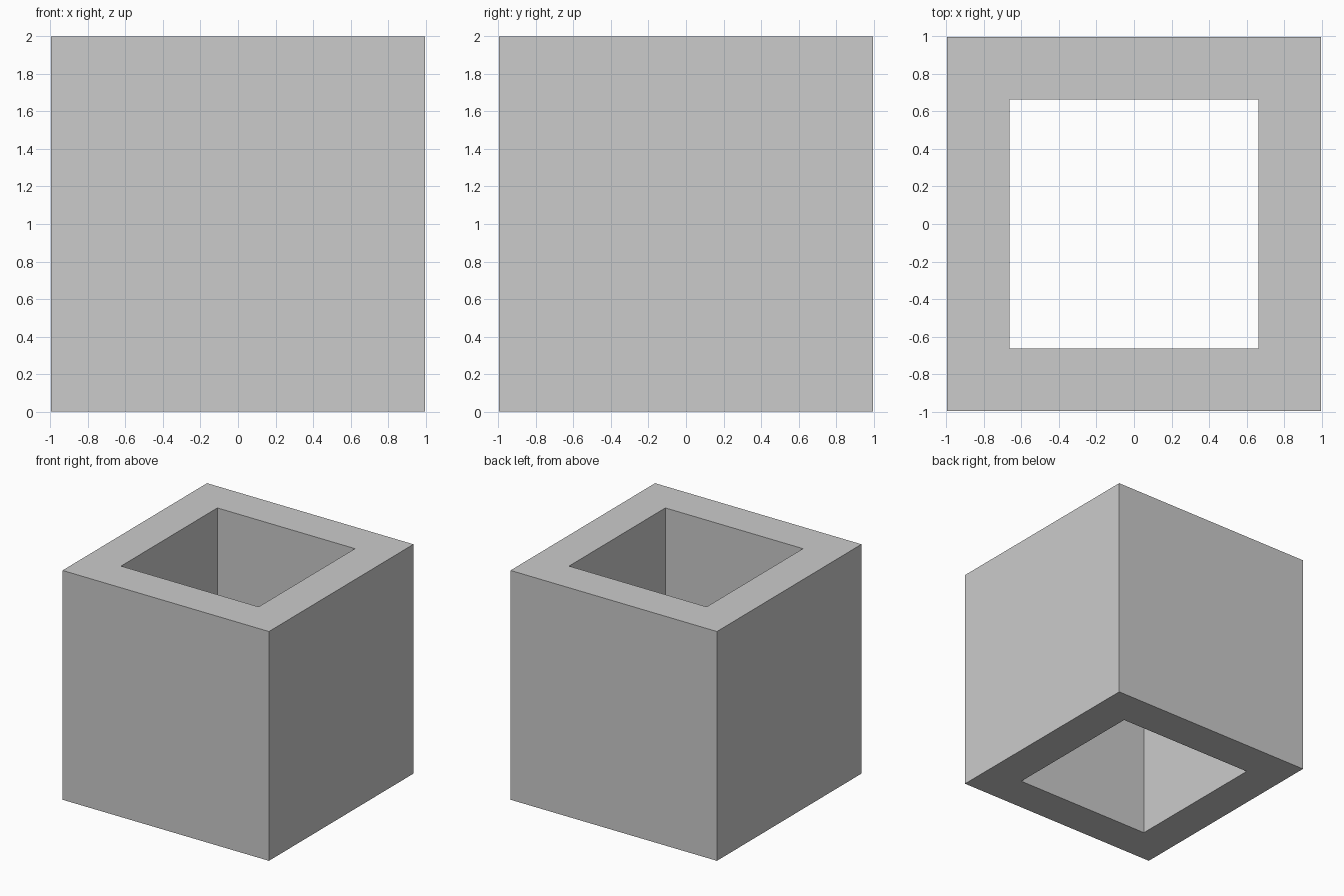
import bpy, bmesh

if "Cube" in bpy.data.objects:
    bpy.data.objects.remove(bpy.data.objects["Cube"])

OUTER, INNER, HEIGHT = 0.996, 0.664, 2.0
CORNERS = [(-1, -1), (1, -1), (1, 1), (-1, 1)]

# Square tube: one flat ring of four quads, raised to full height
bm = bmesh.new()
outer = [bm.verts.new((x * OUTER, y * OUTER, 0)) for x, y in CORNERS]
inner = [bm.verts.new((x * INNER, y * INNER, 0)) for x, y in CORNERS]
for i in range(4):
    j = (i + 1) % 4
    bm.faces.new((outer[i], outer[j], inner[j], inner[i]))
raised = bmesh.ops.extrude_face_region(bm, geom=bm.faces[:], use_keep_orig=True)
top = [g for g in raised["geom"] if isinstance(g, bmesh.types.BMVert)]
bmesh.ops.translate(bm, verts=top, vec=(0, 0, HEIGHT))
bmesh.ops.recalc_face_normals(bm, faces=bm.faces[:])

mesh = bpy.data.meshes.new("square_tube")
bm.to_mesh(mesh)
bm.free()
bpy.context.collection.objects.link(bpy.data.objects.new("square_tube", mesh))
